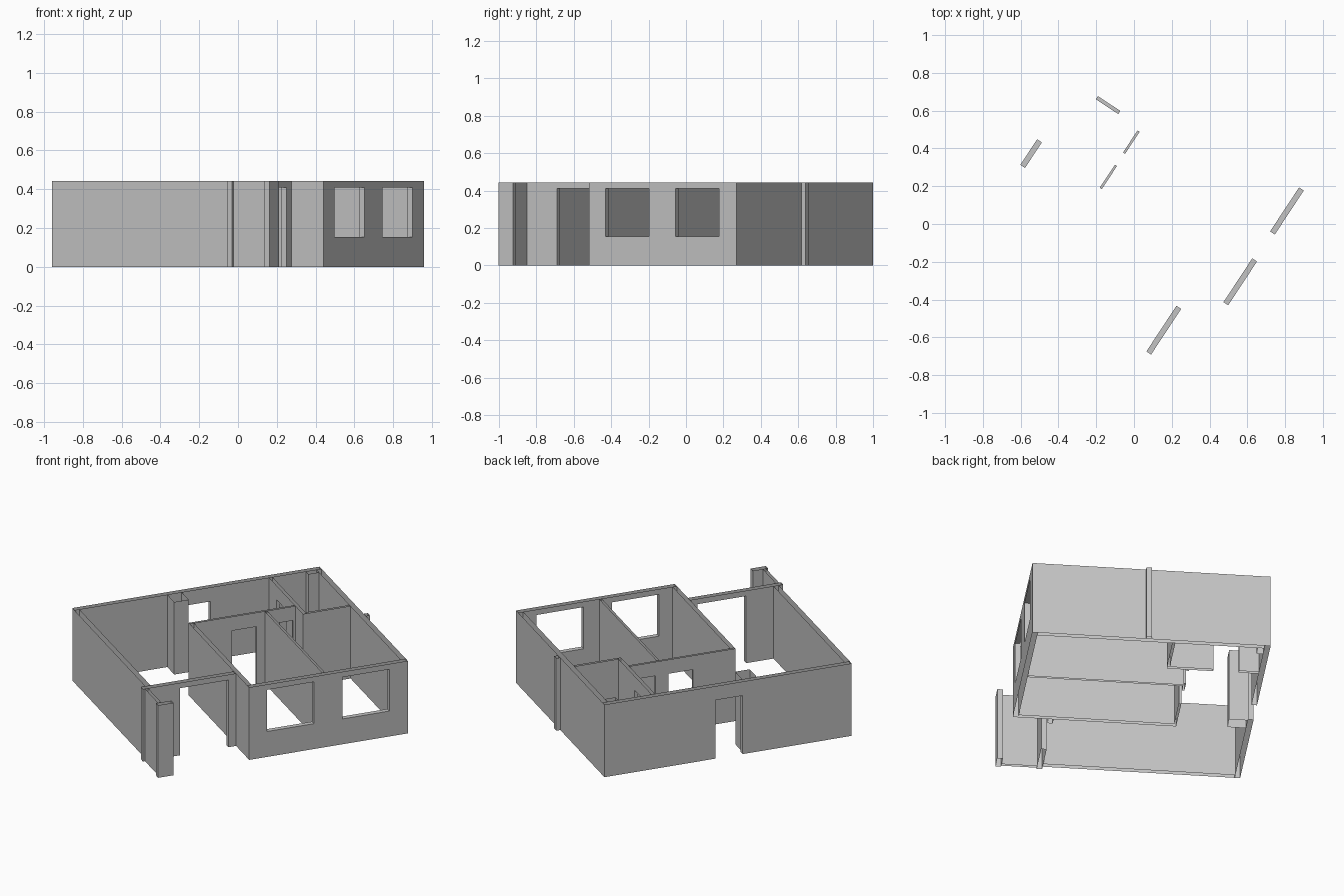
import bpy, bmesh, math
from mathutils import Matrix

cube = bpy.data.objects.get("Cube")
if cube:
    bpy.data.objects.remove(cube, do_unlink=True)

HEIGHT = 0.443
DOOR, HIGH = 0.357, 0.41          # heads of low doors and of tall openings
SILL = 0.155
T = 0.03                          # outer wall thickness
TURN = Matrix.Rotation(math.radians(-33.4), 4, "Z")   # the plan is turned on the site

plaster = bpy.data.materials.new("grey_plaster")
plaster.use_nodes = True
grey = (0.55, 0.55, 0.55, 1)
plaster.diffuse_color = grey
plaster.node_tree.nodes["Principled BSDF"].inputs["Base Color"].default_value = grey


def wall(name, axis, start, end, low, high, openings=()):
    """Open-topped wall shell running along plan axis 'a' or 'b', from start to end;
    low and high are its two faces, openings are (from, to, sill, head)."""
    bm = bmesh.new()

    def point(s, w, z):
        return bm.verts.new((s, w, z) if axis == "a" else (w, s, z))

    def upright(s0, s1, z0, z1):
        for w, flip in ((low, 1), (high, -1)):
            ring = [point(s0, w, z0), point(s1, w, z0), point(s1, w, z1), point(s0, w, z1)]
            bm.faces.new(ring[::flip])

    def across(s, z0, z1, flip):
        ring = [point(s, low, z0), point(s, high, z0), point(s, high, z1), point(s, low, z1)]
        bm.faces.new(ring[::flip])

    def level(s0, s1, z, flip):
        ring = [point(s0, low, z), point(s1, low, z), point(s1, high, z), point(s0, high, z)]
        bm.faces.new(ring[::flip])

    across(start, 0, HEIGHT, -1)
    across(end, 0, HEIGHT, 1)
    cursor = start
    for s0, s1, sill, head in openings:
        upright(cursor, s0, 0, HEIGHT)
        upright(s0, s1, head, HEIGHT)
        level(s0, s1, head, -1)
        across(s0, sill, head, 1)
        across(s1, sill, head, -1)
        if sill > 0:
            upright(s0, s1, 0, sill)
            level(s0, s1, sill, 1)
        cursor = s1
    upright(cursor, end, 0, HEIGHT)

    bmesh.ops.remove_doubles(bm, verts=bm.verts, dist=0.0001)
    if axis == "b":
        bmesh.ops.reverse_faces(bm, faces=bm.faces)
    bm.transform(TURN)
    mesh = bpy.data.meshes.new(name)
    bm.to_mesh(mesh)
    bm.free()
    mesh.materials.append(plaster)
    bpy.context.collection.objects.link(bpy.data.objects.new(name, mesh))


# Outline of the house
BACK, FRONT = -0.675, 0.653       # limits along a
SIDE, FAR = -0.72, 0.753          # limits along b
ROOM = -0.192                     # side of the projecting front room
ENTRY = 0.456                     # face of the recessed entrance

# Outer walls
wall("garden_wall", "b", SIDE, FAR, BACK, BACK + T, [(-0.07, 0.092, 0, DOOR)])
wall("window_wall", "b", ROOM, FAR, FRONT - T, FRONT,
     [(-0.085, 0.193, SILL, HIGH), (0.364, 0.643, SILL, HIGH)])
wall("long_side_wall", "a", BACK + T, ENTRY - T, SIDE, SIDE + T)
wall("far_side_wall", "a", BACK + T, FRONT - T, FAR - T, FAR)
wall("entrance_wall", "b", -0.747, ROOM, ENTRY - T, ENTRY, [(-0.527, -0.238, 0, HIGH)])
wall("front_room_wall", "a", -0.244, FRONT - T, ROOM, ROOM + 0.025)

# Inner partitions
wall("corridor_wall", "b", ROOM, 0.44, -0.257, -0.244,
     [(0.06, 0.207, 0, DOOR), (0.284, 0.424, 0, DOOR)])
wall("room_divider", "a", -0.244, FRONT - T, 0.256, 0.27)
wall("bath_wall", "a", BACK + T, -0.132, 0.44, 0.46, [(-0.532, -0.39, 0, DOOR)])
wall("bath_end_wall", "b", 0.46, FAR - T, -0.147, -0.132)

# Porch screen, columns and outside pilaster
wall("porch_screen", "a", ENTRY, 0.655, -0.735, -0.717)
wall("porch_column", "b", -0.747, -0.657, 0.655, 0.686)
wall("garden_door_column", "a", BACK + T, -0.54, -0.166, -0.08)
wall("corner_column", "a", BACK + T, -0.607, 0.66, FAR - T)
wall("far_side_pilaster", "b", FAR, 0.777, -0.01, 0.02)
